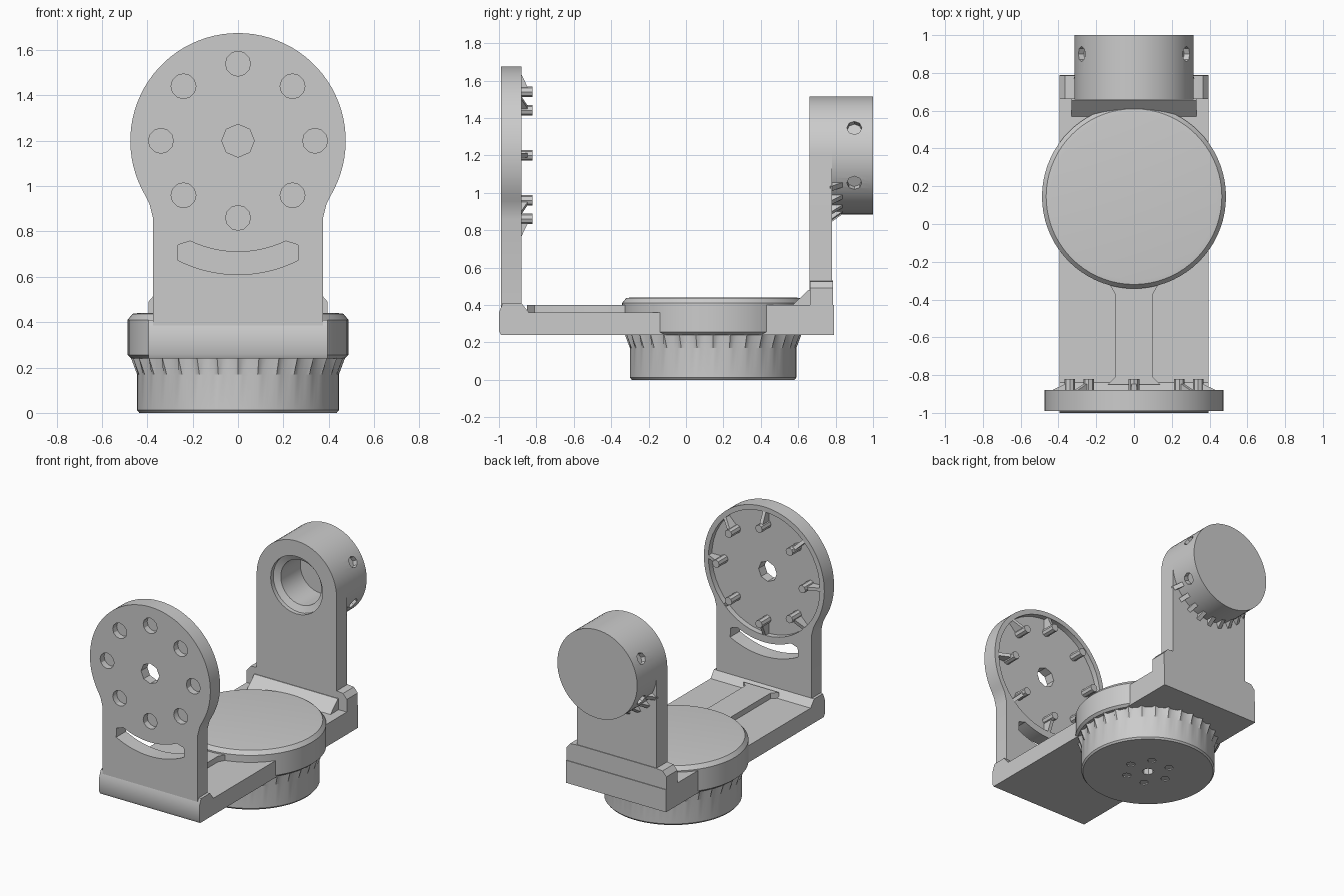
import bpy, bmesh
from math import sin, cos, pi, radians, hypot
from mathutils import Vector, Matrix

if "Cube" in bpy.data.objects:
    bpy.data.objects.remove(bpy.data.objects["Cube"])


def finish(bm, name):
    bmesh.ops.recalc_face_normals(bm, faces=bm.faces)
    me = bpy.data.meshes.new(name)
    bm.to_mesh(me)
    bm.free()
    ob = bpy.data.objects.new(name, me)
    bpy.context.collection.objects.link(ob)
    return ob


def prism(name, pts, lo, hi, axis):
    """Extrude a 2D profile along an axis: x -> (y,z), y -> (x,z), z -> (x,y)."""
    place = {'x': lambda a, b, t: (t, a, b),
             'y': lambda a, b, t: (a, t, b),
             'z': lambda a, b, t: (a, b, t)}[axis]
    bm = bmesh.new()
    f = bm.faces.new([bm.verts.new(place(a, b, lo)) for a, b in pts])
    ext = bmesh.ops.extrude_face_region(bm, geom=[f])['geom']
    move = Vector(place(0, 0, hi - lo))
    for v in ext:
        if isinstance(v, bmesh.types.BMVert):
            v.co += move
    return finish(bm, name)


def lathe(name, rings, centre, n=64, along_y=False):
    """Stack rings (radius, height, tooth depth) about an axis; teeth alternate the radius."""
    bm = bmesh.new()
    loops = []
    for r, h, tooth in rings:
        loop = []
        for i in range(n):
            a = 2 * pi * i / n
            rr = r + (tooth if i % 4 == 0 else 0)
            p = (rr * cos(a), h, rr * sin(a)) if along_y else (rr * cos(a), rr * sin(a), h)
            loop.append(bm.verts.new(Vector(p) + Vector(centre)))
        loops.append(loop)
    for lo, hi in zip(loops, loops[1:]):
        for i in range(n):
            j = (i + 1) % n
            bm.faces.new((lo[i], lo[j], hi[j], hi[i]))
    bm.faces.new(loops[0])
    bm.faces.new(loops[-1])
    return finish(bm, name)


def cyl_y(name, x, z, r, y0, y1, n=16):
    return lathe(name, [(r, y0, 0), (r, y1, 0)], (x, 0, z), n, True)


def arc(r, a0, a1, n, cz=1.2):
    return [(r * cos(radians(a0 + (a1 - a0) * i / n)),
             cz + r * sin(radians(a0 + (a1 - a0) * i / n))) for i in range(n + 1)]


def cut(ob, cutters):
    bpy.context.view_layer.objects.active = ob
    for c in cutters:
        m = ob.modifiers.new("cut", 'BOOLEAN')
        m.operation, m.solver, m.object = 'DIFFERENCE', 'EXACT', c
        bpy.ops.object.modifier_apply(modifier=m.name)
        bpy.data.objects.remove(c)


# Base: flat bed, raised centre rail and sloped corners at each upright
prism("base_plate", [(-0.99, 0.24), (0.79, 0.24), (0.79, 0.40), (0.05, 0.40), (0.0, 0.36),
                     (-0.84, 0.36), (-0.88, 0.41), (-0.98, 0.41), (-1.0, 0.36), (-1.0, 0.26)],
      -0.395, 0.395, 'x')
prism("centre_rail", [(-0.14, -0.85), (0.14, -0.85), (0.10, -0.81), (0.10, -0.37),
                      (0.14, -0.30), (-0.14, -0.30), (-0.10, -0.37), (-0.10, -0.81)], 0.35, 0.40, 'z')
prism("rear_fillet", [(0.57, 0.40), (0.67, 0.40), (0.67, 0.48), (0.655, 0.48)], -0.33, 0.33, 'x')

# Turntable housing and the lower swivel drum with its toothed collar
mid = (0, 0.145, 0)
lathe("turntable_housing", [(0.47, 0.24, 0), (0.487, 0.255, 0), (0.487, 0.41, 0),
                            (0.465, 0.437, 0), (0.44, 0.44, 0)], mid, 72)
drum = lathe("swivel_drum", [(0.435, 0.0, 0), (0.445, 0.012, 0), (0.445, 0.17, 0),
                             (0.45, 0.25, 0.025)], mid, 128)
holes = [lathe("cutter", [(0.04, -0.05, 0), (0.04, 0.08, 0)], mid, 8)]
for i in range(6):
    a = pi / 3 * i
    holes.append(lathe("cutter", [(0.03, -0.05, 0), (0.03, 0.008, 0)],
                       (0.15 * cos(a), 0.145 + 0.15 * sin(a), 0), 8))
cut(drum, holes)

# Front upright: round head on a neck, recessed inside, with curved slot and screw holes
side = [(0.375, 0.25), (0.375, 0.86), (0.39, 0.92)]
plate = prism("front_upright", side + arc(0.475, -31, 211, 56) + [(-x, z) for x, z in reversed(side)],
              -0.99, -0.88, 'y')
slot = (arc(0.59, -117, -63, 16) + arc(0.53, -60, -60, 1)[:1] + arc(0.49, -64.5, -115.5, 16)
        + arc(0.53, -120, -120, 1)[:1])
spots = [(0.34 * cos(pi / 4 * i), 1.2 + 0.34 * sin(pi / 4 * i), pi / 4 * i) for i in range(8)]
cut(plate, [cyl_y("cutter", 0, 1.2, 0.44, -0.92, -0.8, 48),
            prism("cutter", slot, -1.1, -0.8, 'y'),
            cyl_y("cutter", 0, 1.2, 0.072, -1.1, -0.8, 8)]
    + [cyl_y("cutter", x, z, 0.055, -1.1, -0.945, 12) for x, z, a in spots])

# Screw bosses inside the head, each with a tapered rib out to the rim
for x, z, a in spots:
    cyl_y("screw_boss", x, z, 0.028, -0.925, -0.82, 8)
    rib = prism("boss_rib", [(0.34, -0.925), (0.445, -0.925), (0.445, -0.885), (0.35, -0.84)],
                -0.012, 0.012, 'z')
    rib.data.transform(Matrix(((1, 0, 0, 0), (0, 0, 1, 0), (0, 1, 0, 0), (0, 0, 0, 1))))
    # profile is (radius, y): turn it so y stays depth and radius points outward
    for v in rib.data.vertices:
        r, t, y = v.co.x, v.co.y, v.co.z
        v.co = (r * cos(a) - t * sin(a), y, 1.2 + r * sin(a) + t * cos(a))
    bm = bmesh.new()
    bm.from_mesh(rib.data)
    bmesh.ops.recalc_face_normals(bm, faces=bm.faces)
    bm.to_mesh(rib.data)
    bm.free()

# Rear upright: arm and motor can as one outline each, with a stepped foot
bore = lambda: lathe("cutter", [(0.205, 0.6, 0), (0.205, 0.69, 0), (0.16, 0.71, 0), (0.16, 0.93, 0)],
                     (0, 0, 1.2), 32, True)
arm = prism("rear_upright", [(0.315, 0.25)] + arc(0.315, 0, 180, 32) + [(-0.315, 0.25)],
            0.66, 0.78, 'y')
cut(arm, [bore()])
can = lathe("motor_can", [(0.315, 0.775, 0), (0.315, 1.0, 0)], (0, 0, 1.2), 64, True)
pockets = []
for deg in (28, -28, 152, 208):
    p = lathe("cutter", [(0.04, 0.28, 0), (0.04, 0.36, 0)], (0, 0, 0), 8)
    p.data.transform(Matrix.Translation((0, 0.9, 1.2)) @ Matrix.Rotation(pi / 2 - radians(deg), 4, 'Y'))
    pockets.append(p)
cut(can, [bore()] + pockets)
foot = [(0.395, 0.25), (0.395, 0.49), (0.365, 0.525), (0.31, 0.53)]
prism("rear_foot", foot + [(-x, z) for x, z in reversed(foot)], 0.662, 0.785, 'y')

# Toothed fillet under the motor can
for i in range(9):
    a = radians(-150 + 15 * i)
    tooth = prism("can_tooth", [(0.77, 0.0), (0.84, 0.0), (0.77, -0.05)], -0.015, 0.015, 'x')
    tooth.data.transform(Matrix.Translation((0.312 * cos(a), 0, 1.2 + 0.312 * sin(a)))
                         @ Matrix.Rotation(-a - pi / 2, 4, 'Y'))

# Round surfaces read smooth, edges stay sharp
bpy.ops.object.select_all(action='SELECT')
bpy.context.view_layer.objects.active = plate
bpy.ops.object.shade_smooth_by_angle(angle=radians(30))
